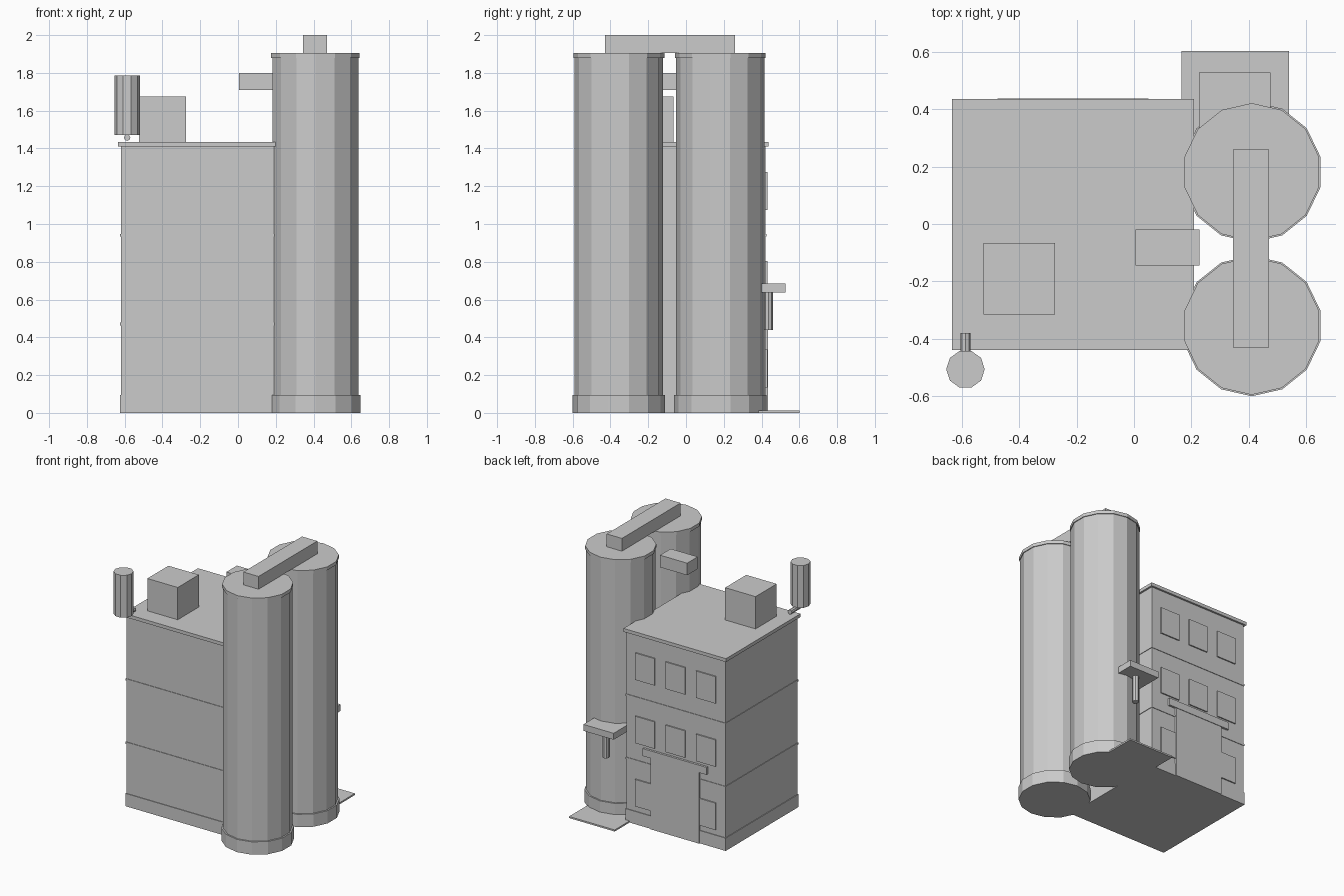
import bpy
from math import pi

if "Cube" in bpy.data.objects:
    bpy.data.objects.remove(bpy.data.objects["Cube"])


def box(name, x0, x1, y0, y1, z0, z1):
    """Axis-aligned box from its limits."""
    bpy.ops.mesh.primitive_cube_add(
        size=1, location=((x0 + x1) / 2, (y0 + y1) / 2, (z0 + z1) / 2))
    ob = bpy.context.object
    ob.name = name
    ob.scale = (x1 - x0, y1 - y0, z1 - z0)
    bpy.ops.object.transform_apply(location=False, rotation=False, scale=True)
    return ob


def cyl(name, x, y, z0, z1, r, sides, turn=0.0):
    """Upright flat-shaded cylinder."""
    bpy.ops.mesh.primitive_cylinder_add(
        vertices=sides, radius=r, depth=z1 - z0,
        location=(x, y, (z0 + z1) / 2), rotation=(0, 0, turn))
    bpy.context.object.name = name
    return bpy.context.object


# Main block: plinth, walls, floor belts, roof slab
X0, X1, Y0, Y1 = -0.62, 0.195, -0.425, 0.422


def ring(name, grow, z0, z1):
    return box(name, X0 - grow, X1 + grow, Y0 - grow, Y1 + grow, z0, z1)


ring("building_walls", 0, 0, 1.41)
ring("building_plinth", 0.005, 0, 0.095)
ring("floor_belt_lower", 0.004, 0.463, 0.478)
ring("floor_belt_upper", 0.004, 0.933, 0.948)
ring("roof_slab", 0.014, 1.41, 1.435)

# Back wall windows, three rows of three
for row in range(3):
    for col in range(3):
        x = -0.2125 + (col - 1) * 0.25
        z = 0.235 + row * 0.47
        box(f"window_{row}_{col}", x - 0.08, x + 0.08, 0.41, 0.431, z - 0.1, z + 0.1)

# Loading door and lintel
box("loading_door", -0.412, -0.012, 0.41, 0.434, 0, 0.53)
box("door_lintel", -0.475, 0.05, 0.41, 0.438, 0.53, 0.585)

# Twin silos
for tag, y in (("back", 0.181), ("front", -0.355)):
    cyl(f"silo_{tag}", 0.41, y, 0, 1.885, 0.234, 14)
    cyl(f"silo_base_{tag}", 0.41, y, 0, 0.095, 0.245, 14)
    cyl(f"silo_cap_{tag}", 0.41, y, 1.88, 1.905, 0.24, 14)

# Conveyor over the silos and its feed box
box("silo_conveyor", 0.345, 0.47, -0.43, 0.26, 1.905, 2.0)
box("feed_chute", 0.005, 0.228, -0.145, -0.02, 1.71, 1.80)

# Roof house
box("roof_house", -0.525, -0.275, -0.315, -0.067, 1.435, 1.675)

# Corner drum on its bracket
cyl("corner_drum", -0.587, -0.506, 1.47, 1.785, 0.067, 10, pi / 2)
arm = cyl("drum_bracket", -0.587, -0.44, 1.40, 1.52, 0.017, 8)
arm.rotation_euler = (pi / 2, 0, 0)
arm.location.z = 1.457

# Truck pad, canopy and spout behind the back silo
box("truck_pad", 0.165, 0.54, 0.25, 0.602, 0, 0.012)
box("canopy", 0.226, 0.475, 0.29, 0.527, 0.637, 0.685)
cyl("loading_spout", 0.352, 0.437, 0.44, 0.638, 0.023, 8)
